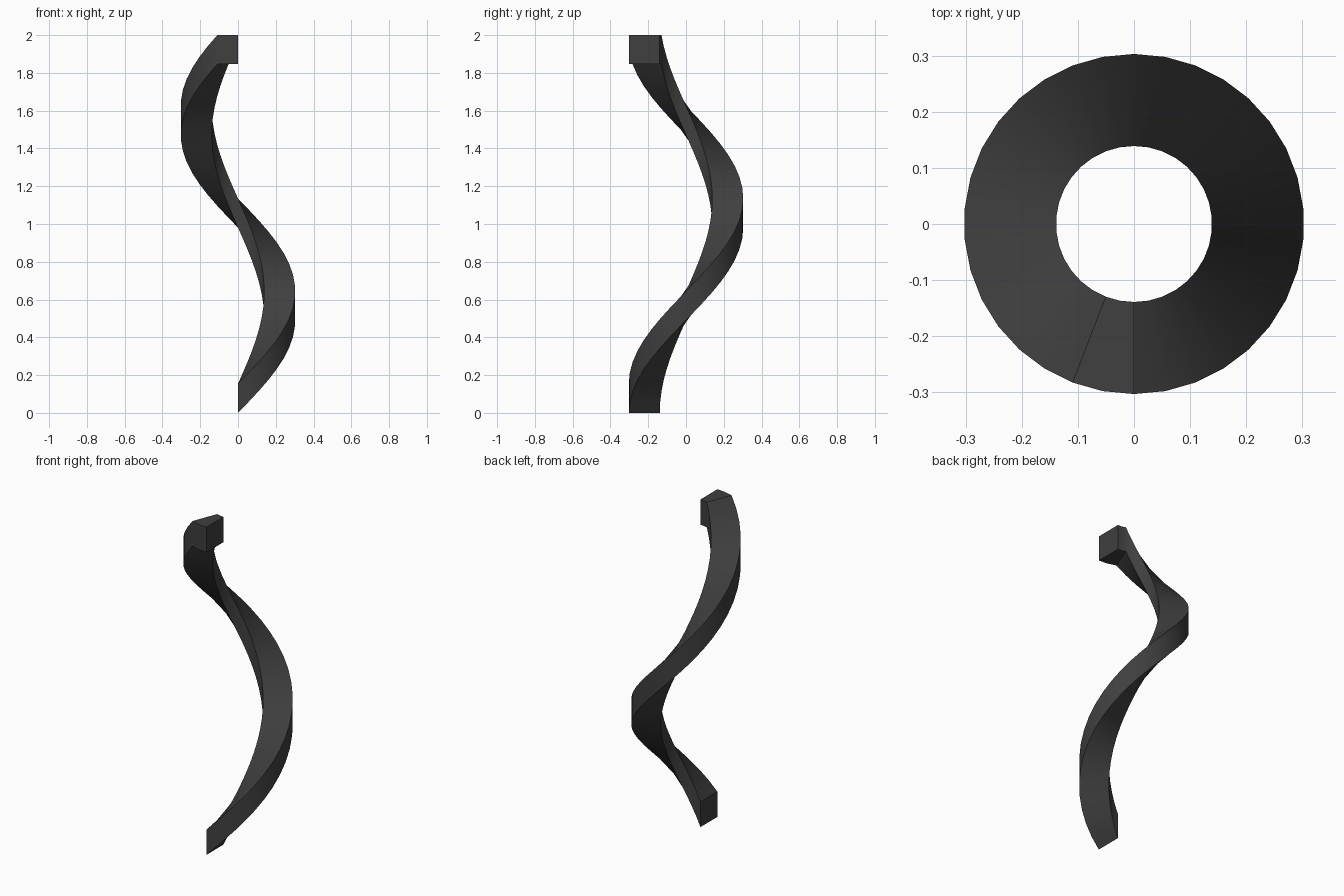
import bpy, bmesh, math

cube = bpy.data.objects.get("Cube")
if cube:
    bpy.data.objects.remove(cube, do_unlink=True)

OUTER, INNER, THICK = 0.303, 0.139, 0.154
STEPS = 34            # segments in one full turn
LANDING = 2           # level segments at the top end
RISE = (2.0 - THICK) / (STEPS - LANDING)

# Dark grey paint
mat = bpy.data.materials.new("dark_grey")
mat.use_nodes = True
colour = (0.05, 0.05, 0.051, 1)
mat.diffuse_color = colour
mat.node_tree.nodes["Principled BSDF"].inputs["Base Color"].default_value = colour

# Spiral rail: a square section swept one turn, ending in a level landing
bm = bmesh.new()
rings = []
for i in range(STEPS + 1):
    a = math.tau * i / STEPS - math.pi / 2
    z = RISE * min(i, STEPS - LANDING)
    section = [(INNER, z), (OUTER, z), (OUTER, z + THICK), (INNER, z + THICK)]
    rings.append([bm.verts.new((r * math.cos(a), r * math.sin(a), h)) for r, h in section])
for low, high in zip(rings, rings[1:]):
    for k in range(4):
        n = (k + 1) % 4
        bm.faces.new((low[k], low[n], high[n], high[k]))

# End caps
bm.faces.new(rings[0])
bm.faces.new(rings[-1])
bmesh.ops.recalc_face_normals(bm, faces=bm.faces)

mesh = bpy.data.meshes.new("spiral_rail")
bm.to_mesh(mesh)
bm.free()
mesh.materials.append(mat)
rail = bpy.data.objects.new("spiral_rail", mesh)
bpy.context.collection.objects.link(rail)

# Smooth along the sweep, crisp along the corners
bpy.ops.object.select_all(action='DESELECT')
rail.select_set(True)
bpy.context.view_layer.objects.active = rail
bpy.ops.object.shade_smooth_by_angle(angle=math.radians(30))
